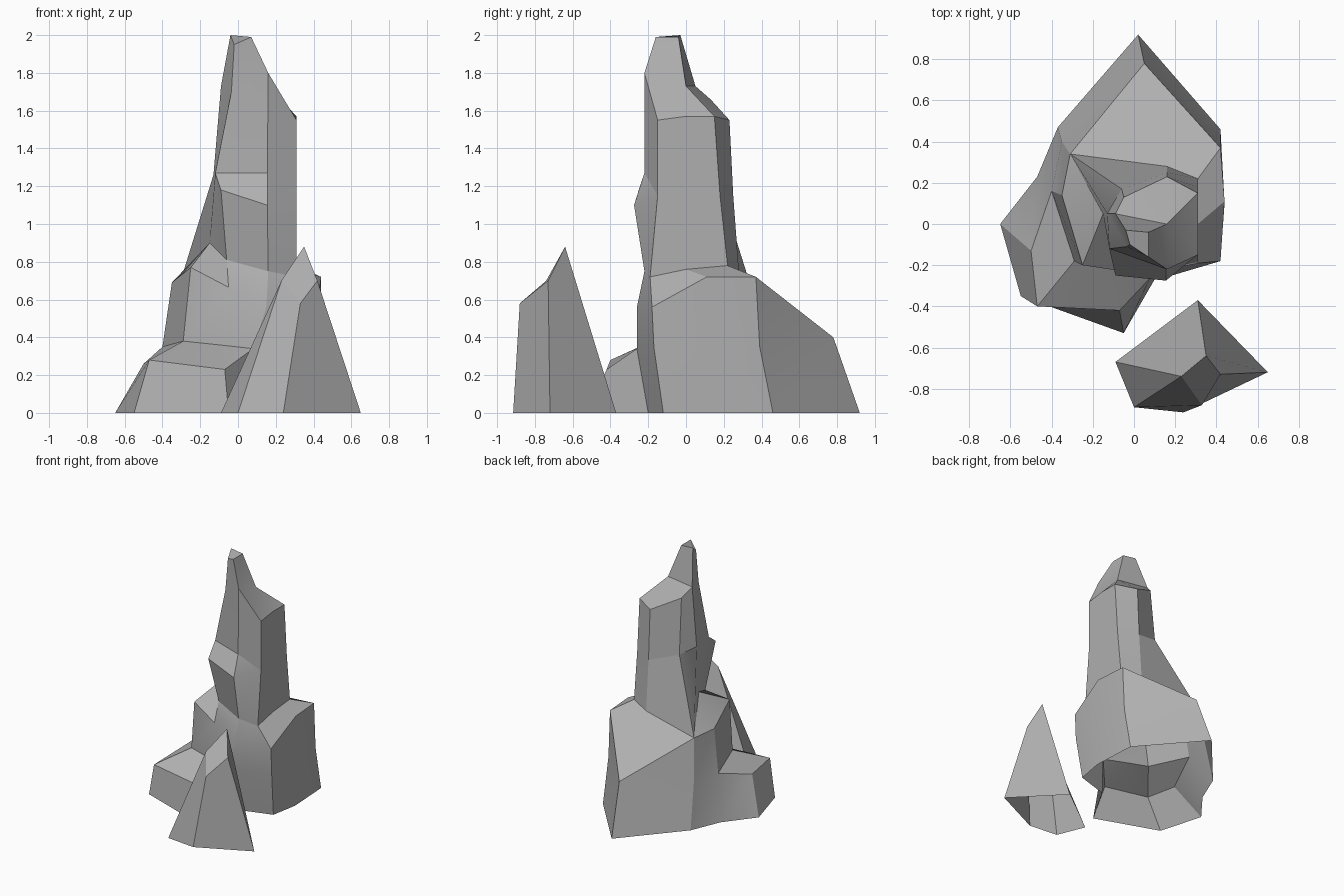
import bpy, bmesh, math

if "Cube" in bpy.data.objects:
    bpy.data.objects.remove(bpy.data.objects["Cube"])

# Dark grey stone
stone = bpy.data.materials.new("stone")
stone.diffuse_color = (.43, .43, .43, 1)
stone.use_nodes = True
stone.node_tree.nodes["Principled BSDF"].inputs["Base Color"].default_value = stone.diffuse_color


def finish(bm, name):
    bmesh.ops.recalc_face_normals(bm, faces=bm.faces[:])
    mesh = bpy.data.meshes.new(name)
    bm.to_mesh(mesh)
    bm.free()
    mesh.materials.append(stone)
    ob = bpy.data.objects.new(name, mesh)
    bpy.context.collection.objects.link(ob)
    bpy.ops.object.select_all(action='DESELECT')
    ob.select_set(True)
    bpy.context.view_layer.objects.active = ob
    bpy.ops.object.shade_smooth_by_angle(angle=math.radians(18))
    return ob


def vary(ring, **moves):
    """Copy a ring, moving only some corners (c0, c1, ...)."""
    out = list(ring)
    for key, point in moves.items():
        out[int(key[1:])] = point
    return out


def loft(name, rings, cap=False):
    """Skin closed rings from bottom to top; repeated points are shared."""
    bm = bmesh.new()
    cache = {}

    def vert(p):
        if p not in cache:
            cache[p] = bm.verts.new(p)
        return cache[p]

    def face(points):
        vs = [vert(p) for p in dict.fromkeys(points)]
        if len(vs) > 2 and not bm.faces.get(vs):
            bm.faces.new(vs)

    for low, high in zip(rings, rings[1:]):
        for i in range(len(low)):
            j = (i + 1) % len(low)
            face([low[j], low[i], high[i], high[j]])
    if cap:
        face(rings[-1][::-1])
    return finish(bm, name)


# Every ring runs clockwise from the back corner
ground = [(x, y, 0) for x, y in (
    (.02, .92), (.42, .46), (.44, .10), (.40, -.12), (.14, -.20),
    (-.05, -.53), (-.55, -.35), (-.65, 0), (-.47, .23), (-.37, .47))]
ledge = [(.05, .78, .40), (.42, .39, .35), (.44, .10, .35), (.42, -.17, .35),
         (.08, -.26, .34), (-.07, -.42, .23), (-.47, -.40, .28),
         (-.50, -.13, .26), (-.40, .16, .35), (-.35, .40, .35)]
ledge_inner = vary(ledge, c5=(-.10, -.22, .36), c6=(-.29, -.18, .38),
                   c7=(-.40, .16, .35))
shoulder = vary(ledge_inner, c1=(.42, .37, .72), c2=(.44, .11, .72),
                c3=(.42, -.18, .56), c4=(.15, -.26, .56),
                c5=(-.05, -.23, .665), c6=(-.25, -.20, .77),
                c7=(-.35, .14, .69), c8=(-.35, .14, .69),
                c9=(-.31, .34, .68))
collar = [(.16, .28, .75), (.31, .22, .78), (.31, 0, .76), (.31, -.19, .72),
          (.16, -.22, .75), (-.06, -.16, .81), (-.15, .05, .90),
          (-.15, .05, .90), (-.15, .05, .90), (-.31, .34, .68)]

# Wide base with its low front ledge, open underneath
loft("base_rock", [ground, ledge, ledge_inner, shoulder, collar])

# Tower rings: front step, back shelf and tip
waist = [(.16, .25, 1.15), (.31, .18, 1.15), (.31, 0, 1.15), (.31, -.15, 1.15),
         (.155, -.275, 1.10), (-.09, -.25, 1.18), (-.12, -.12, 1.27),
         (-.13, .05, 1.26), (-.13, .05, 1.26), (-.06, .17, 1.22)]
step = vary(waist, c4=(.155, -.22, 1.27), c5=(-.12, -.12, 1.27))
neck, back = (-.035, -.11, 1.70), (-.09, .05, 1.73)
shelf = [(.16, .23, 1.55), (.31, .15, 1.57), (.31, 0, 1.57), (.31, -.15, 1.55),
         (.16, -.22, 1.80), neck, neck, back, back, (-.05, .13, 1.66)]
crest = [(.16, 0, 1.73)] * 3 + [(.16, -.22, 1.80)] * 2 + [neck] * 2 + [back] * 3
tip = ([(.07, -.04, 1.99)] * 3 + [(.07, -.16, 1.99)] * 2
       + [(-.02, -.10, 1.95)] * 2 + [(-.04, -.03, 2.0)] * 3)
loft("rock_tower", [collar, waist, step, shelf, crest, tip], cap=True)

# Separate pointed rock in front with a slanted top facet, open underneath
foot = [(.31, -.37, 0), (.65, -.72, 0), (.24, -.915, 0), (0, -.89, 0),
        (-.09, -.67, 0)]
facet = [(.35, -.64, .88), (.42, -.73, .70), (.33, -.88, .58),
         (.23, -.74, .70), (.23, -.74, .70)]
loft("front_spike", [foot, facet], cap=True)
